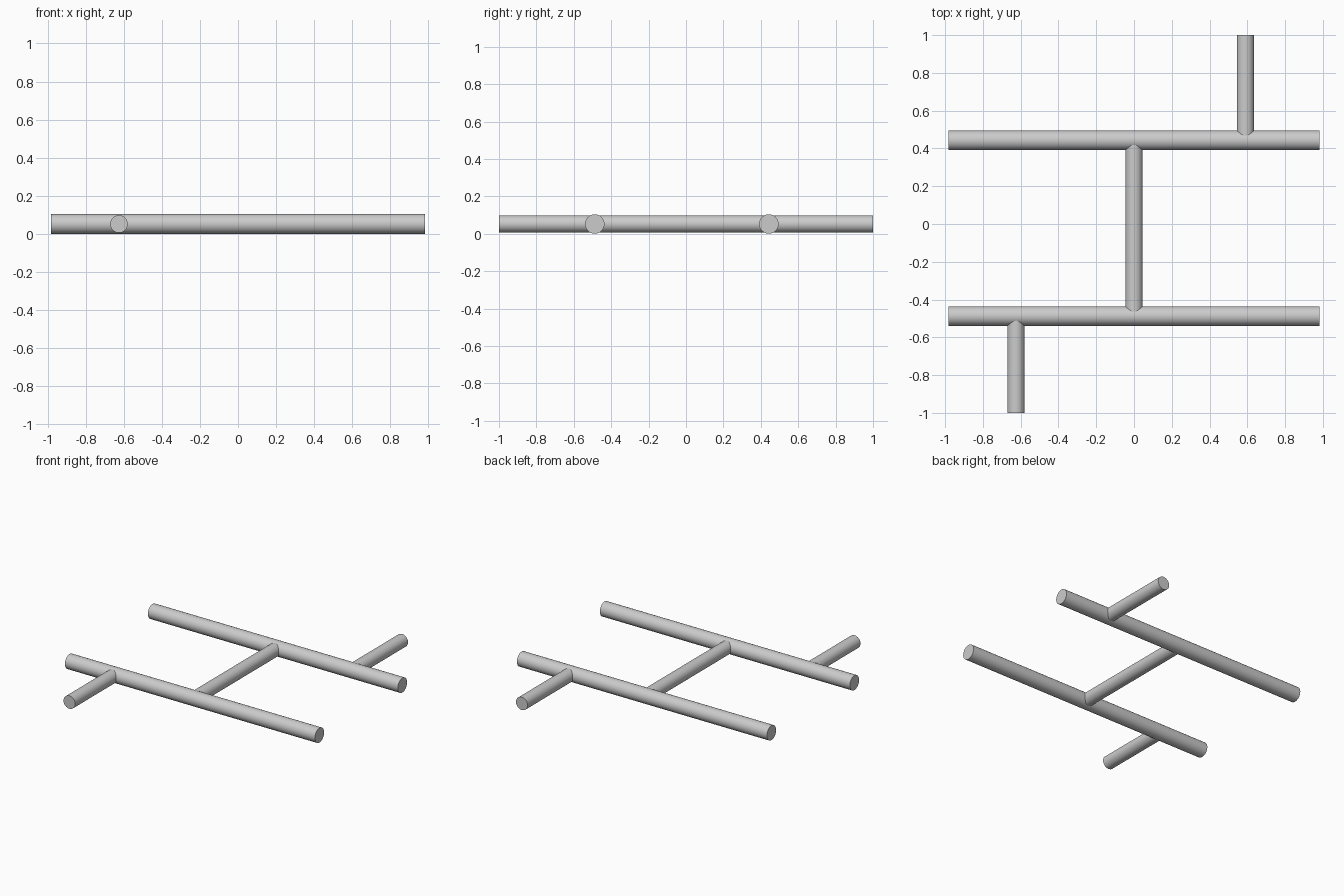
import bpy
from math import pi
from mathutils import Vector

if "Cube" in bpy.data.objects:
    bpy.data.objects.remove(bpy.data.objects["Cube"])

Z = 0.052          # shared axis height
R_RAIL = 0.052
R_BAR = 0.046
Y_BACK, Y_FRONT = 0.443, -0.488


def rod(name, a, b, radius):
    a, b = Vector(a), Vector(b)
    axis = b - a
    bpy.ops.mesh.primitive_cylinder_add(
        vertices=32, radius=radius, depth=axis.length, location=(a + b) / 2,
        rotation=axis.to_track_quat('Z', 'Y').to_euler())
    obj = bpy.context.object
    obj.name = name
    bpy.ops.object.shade_smooth_by_angle(angle=pi / 6)
    return obj


# Two long parallel rails
for name, y in (("back_rail", Y_BACK), ("front_rail", Y_FRONT)):
    rod(name, (-0.982, y, Z), (0.982, y, Z), R_RAIL)

# Crossbar and the two offset outer stubs, seated in the rails
rod("crossbar", (0, Y_FRONT, Z), (0, Y_BACK, Z), R_BAR)
rod("back_stub", (0.59, Y_BACK, Z), (0.59, 1.0, Z), R_BAR)
rod("front_stub", (-0.625, -1.0, Z), (-0.625, Y_FRONT, Z), R_BAR)
